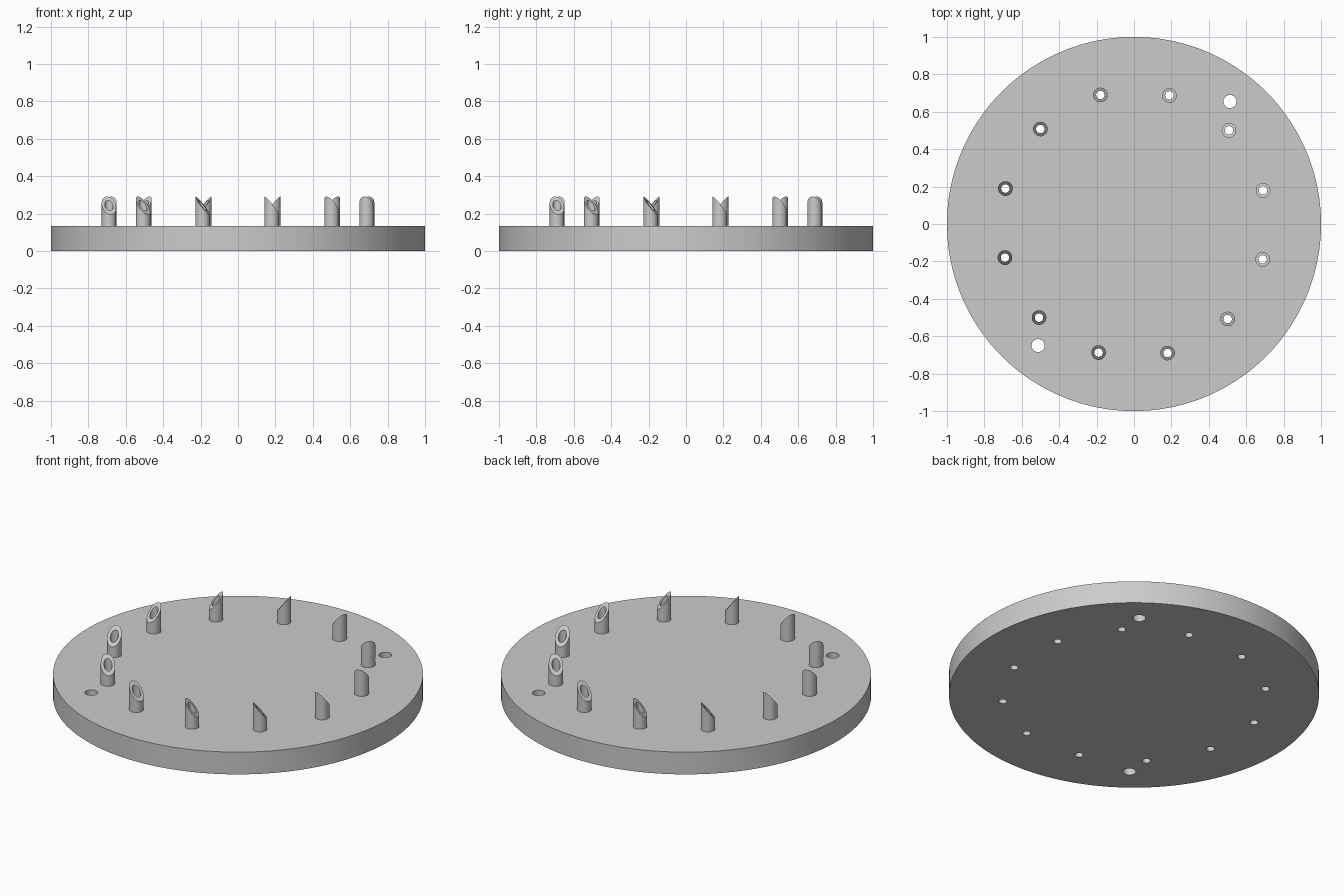
import bpy
import bmesh
import math
from mathutils import Matrix, Vector

if "Cube" in bpy.data.objects:
    bpy.data.objects.remove(bpy.data.objects["Cube"], do_unlink=True)

DISC_TOP = 0.133
RING_RADIUS = 0.713
FIRST_ANGLE = math.radians(14.6)
PIN_COUNT = 12
PIN_RADIUS, BORE_RADIUS = 0.039, 0.0225
CUT_HEIGHT, CUT_SLOPE = 0.243, 1.23
HOLE_RADIUS = 0.035
HOLES = [(0.513, 0.655), (-0.513, -0.65)]
SIDES = 48

grey = bpy.data.materials.new("plain_grey")
grey.use_nodes = True
colour = (0.6, 0.6, 0.6, 1)
grey.diffuse_color = colour
grey.node_tree.nodes["Principled BSDF"].inputs["Base Color"].default_value = colour


def make_object(name, bm):
    bmesh.ops.recalc_face_normals(bm, faces=bm.faces)
    mesh = bpy.data.meshes.new(name)
    bm.to_mesh(mesh)
    bm.free()
    mesh.materials.append(grey)
    obj = bpy.data.objects.new(name, mesh)
    bpy.context.collection.objects.link(obj)
    return obj


def add_cylinder(bm, x, y, radius, bottom, top, sides):
    bmesh.ops.create_cone(
        bm, cap_ends=True, segments=sides, radius1=radius, radius2=radius,
        depth=top - bottom, matrix=Matrix.Translation((x, y, (bottom + top) / 2)))


def smooth(obj):
    bpy.ops.object.select_all(action="DESELECT")
    obj.select_set(True)
    bpy.context.view_layer.objects.active = obj
    bpy.ops.object.shade_smooth_by_angle(angle=math.radians(30))


def pin_angle(i):
    return FIRST_ANGLE + i * math.tau / PIN_COUNT


# Round base plate with bores under the pins and two locating holes
bm = bmesh.new()
add_cylinder(bm, 0, 0, 1, 0, DISC_TOP, 180)
base = make_object("base_plate", bm)

bm = bmesh.new()
for i in range(PIN_COUNT):
    a = pin_angle(i)
    add_cylinder(bm, RING_RADIUS * math.cos(a), RING_RADIUS * math.sin(a),
                 BORE_RADIUS, -0.1, 0.3, SIDES)
for x, y in HOLES:
    add_cylinder(bm, x, y, HOLE_RADIUS, -0.1, 0.3, SIDES)
cutter = make_object("hole_cutter", bm)
cutter.hide_render = True

cut = base.modifiers.new("holes", "BOOLEAN")
cut.operation = "DIFFERENCE"
cut.solver = "EXACT"
cut.object = cutter
bpy.context.view_layer.objects.active = base
bpy.ops.object.modifier_apply(modifier=cut.name)
bpy.data.objects.remove(cutter, do_unlink=True)
smooth(base)


# Hollow pins, each with its end cut on a slant facing along the ring
def make_pin(name, angle):
    bm = bmesh.new()

    def ring(radius, slanted):
        verts = []
        for k in range(SIDES):
            t = k * math.tau / SIDES
            x, y = radius * math.cos(t), radius * math.sin(t)
            z = CUT_HEIGHT - CUT_SLOPE * y if slanted else DISC_TOP
            verts.append(bm.verts.new((x, y, z)))
        return verts

    rings = [ring(PIN_RADIUS, False), ring(PIN_RADIUS, True),
             ring(BORE_RADIUS, True), ring(BORE_RADIUS, False)]
    for j in range(4):
        a, b = rings[j], rings[(j + 1) % 4]
        for k in range(SIDES):
            n = (k + 1) % SIDES
            bm.faces.new((a[k], a[n], b[n], b[k]))
    turn = Matrix.Rotation(angle, 4, "Z")
    bm.transform(turn @ Matrix.Translation(Vector((RING_RADIUS, 0, 0))))
    smooth(make_object(name, bm))


for i in range(PIN_COUNT):
    make_pin(f"slanted_pin_{i + 1}", pin_angle(i))
